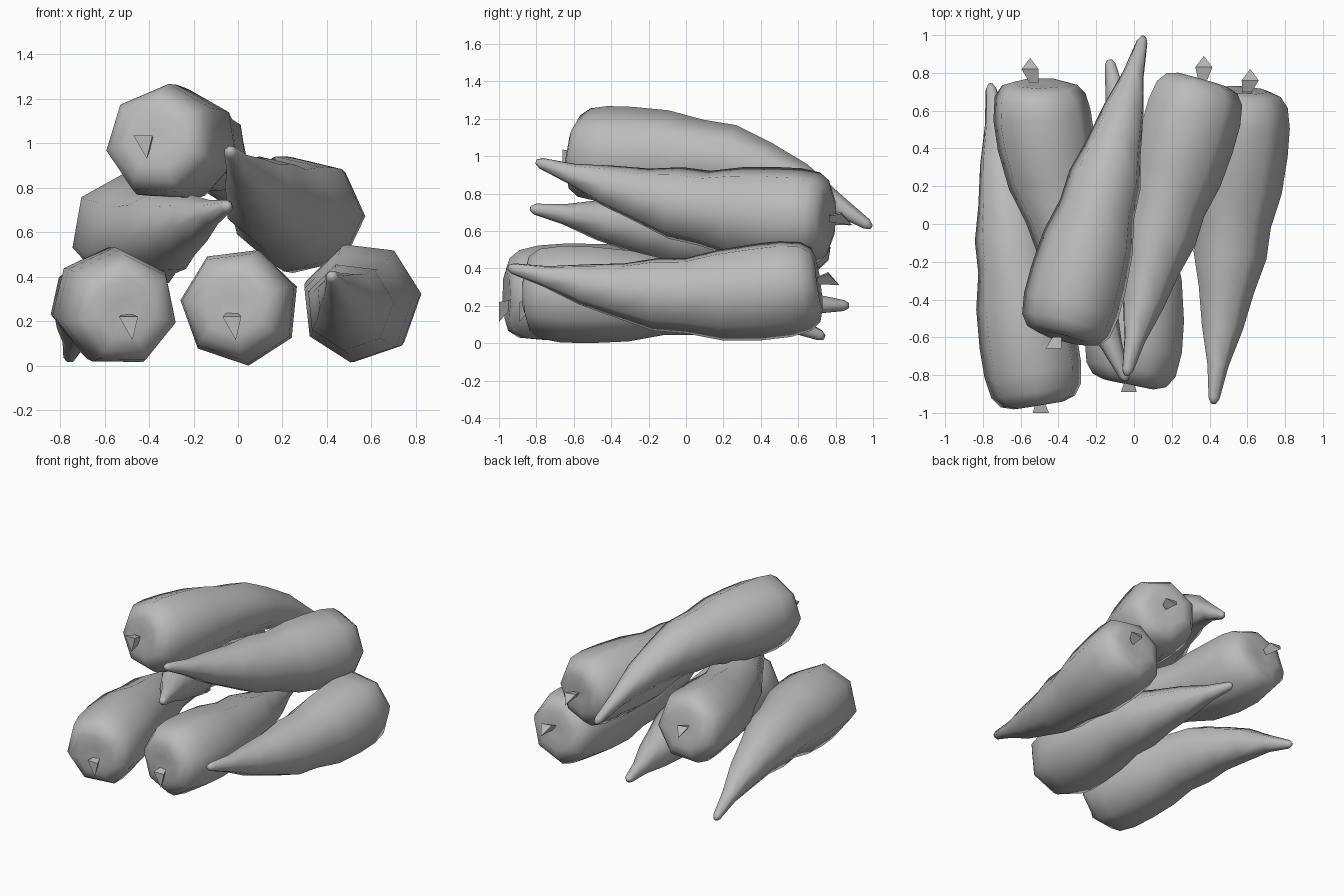
import bpy, bmesh, math
from mathutils import Vector

cube = bpy.data.objects.get("Cube")
if cube:
    bpy.data.objects.remove(cube, do_unlink=True)

SIDES = 7
# (fraction of length, radius) from crown to tip, with a waist halfway
PROFILE = [(0.004, 0.05), (0, 0.14), (0.012, 0.205), (0.045, 0.247), (0.11, 0.266), (0.2, 0.266),
           (0.32, 0.25), (0.43, 0.208), (0.53, 0.2), (0.64, 0.152), (0.76, 0.113), (0.88, 0.058),
           (0.985, 0.03), (1, 0.014)]


def material(name, value):
    mat = bpy.data.materials.new(name)
    mat.use_nodes = True
    colour = (value, value, value, 1)
    mat.diffuse_color = colour
    mat.node_tree.nodes["Principled BSDF"].inputs["Base Color"].default_value = colour
    return mat


grey = material("plain grey", 0.5)


def add_object(name, bm):
    bmesh.ops.recalc_face_normals(bm, faces=bm.faces)
    mesh = bpy.data.meshes.new(name)
    bm.to_mesh(mesh)
    bm.free()
    mesh.materials.append(grey)
    obj = bpy.data.objects.new(name, mesh)
    bpy.context.collection.objects.link(obj)
    return obj


def loft(bm, rings):
    """Bridge successive rings of points and close both ends."""
    rows = [[bm.verts.new(p) for p in ring] for ring in rings]
    for a, b in zip(rows, rows[1:]):
        for i in range(len(a)):
            j = (i + 1) % len(a)
            bm.faces.new((a[i], a[j], b[j], b[i]))
    bm.faces.new(rows[0])
    bm.faces.new(rows[-1])


def root(name, crown, tip, bow, skew, roll):
    """Tapered root whose spine sags by the bow vector; skew above 1 moves the sag to the tip."""
    crown, tip, bow = Vector(crown), Vector(tip), Vector((bow[0], 0, bow[1]))

    def spine(u):
        return crown.lerp(tip, u) + bow * math.sin(math.pi * u ** skew)

    rings = []
    for u, radius in PROFILE:
        along = (spine(u + 0.05) - spine(max(u - 0.05, 0))).normalized()
        side = along.cross(Vector((0, 0, 1))).normalized()
        up = side.cross(along)
        angles = [math.radians(roll) + math.tau * k / SIDES for k in range(SIDES)]
        rings.append([spine(u) + radius * (side * math.cos(a) + up * math.sin(a)) for a in angles])
    bm = bmesh.new()
    loft(bm, rings)
    obj = add_object(name, bm)
    bpy.ops.object.select_all(action="DESELECT")
    obj.select_set(True)
    bpy.context.view_layer.objects.active = obj
    bpy.ops.object.shade_smooth_by_angle(angle=math.radians(70))


def stem(name, crown, end):
    """Three-sided stub that flares outwards; rear stubs end in a slanted point."""
    crown, end = Vector(crown), Vector(end)
    if end.y < 0:
        flare = [(-0.045, 0, 0.035), (0.04, 0, 0.035), (0.015, 0, -0.07)]
    else:
        flare = [(-0.045, 0, 0.04), (0.045, 0, 0.03), (0, 0.06, -0.03)]
    inward = Vector((0, 0.04 if end.y < 0 else -0.04, 0))
    base = crown.lerp(end, 0.6) + inward
    bm = bmesh.new()
    loft(bm, [[base + Vector((x, 0, z)) * 0.55 for x, y, z in flare],
              [end + Vector(f) for f in flare]])
    add_object(name, bm)


# name, crown, tip, bow (x, z), skew, roll, stem end
PILE = [
    ("bottom_right", (-0.505, -0.96, 0.25), (-0.76, 0.74, 0.03), (-0.01, 0.14), 1.2, 38, (-0.49, -1, 0.185)),
    ("bottom_middle", (-0.025, -0.85, 0.27), (-0.13, 0.87, 0.2), (0.08, 0.01), 0.8, 20, (-0.025, -0.89, 0.185)),
    ("bottom_left", (0.575, 0.71, 0.32), (0.42, -0.95, 0.405), (0.01, -0.1), 1, 174, (0.615, 0.76, 0.34)),
    ("middle_right", (-0.5, 0.745, 0.635), (-0.04, -0.83, 0.72), (-0.08, -0.075), 0.8, 35, (-0.55, 0.82, 0.66)),
    ("middle_left", (0.355, 0.765, 0.67), (-0.04, -0.8, 0.97), (-0.015, -0.08), 1, 180, (0.37, 0.83, 0.66)),
    ("top", (-0.375, -0.605, 1.02), (0.05, 0.99, 0.62), (0, 0.165), 1.35, 87, (-0.425, -0.66, 1.0)),
]
for name, crown, tip, bow, skew, roll, stub in PILE:
    root(name + "_carrot", crown, tip, bow, skew, roll)
    stem(name + "_carrot_stem", crown, stub)
